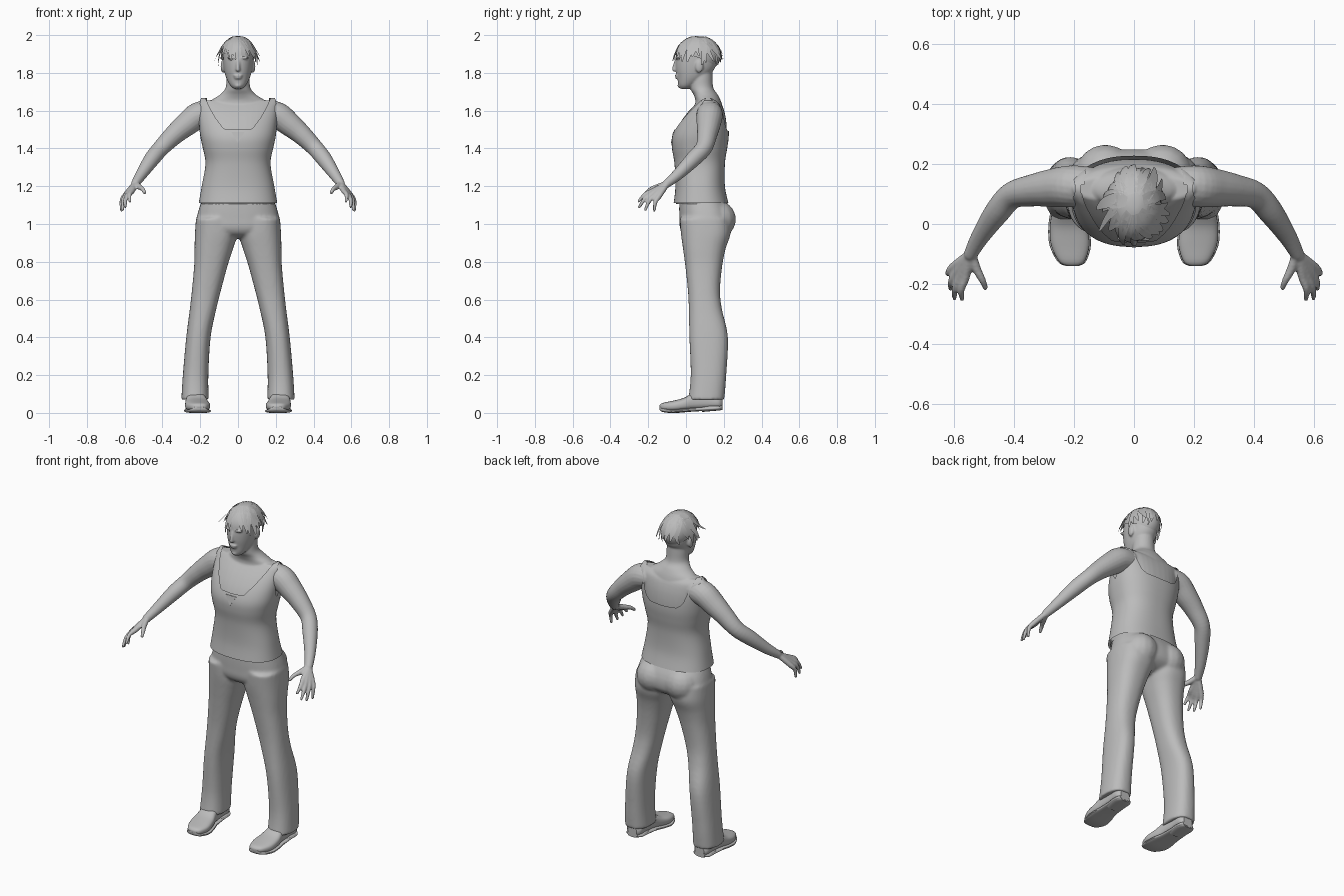
import bpy, bmesh, math, random
from mathutils import Vector

if "Cube" in bpy.data.objects:
    bpy.data.objects.remove(bpy.data.objects["Cube"])
random.seed(4)

grey = bpy.data.materials.new("plain grey")
grey.diffuse_color = (0.5, 0.5, 0.5, 1)
grey.use_nodes = True
grey.node_tree.nodes["Principled BSDF"].inputs["Base Color"].default_value = grey.diffuse_color


def spline(rows, k=5):
    """Smooth rows of numbers with a Catmull-Rom curve."""
    out = []
    for i in range(len(rows) - 1):
        a, b, c, d = (rows[max(0, min(len(rows) - 1, i + o))] for o in (-1, 0, 1, 2))
        for j in range(k):
            t = j / k
            out.append([0.5 * (2 * q + (r - p) * t + (2 * p - 5 * q + 4 * r - s) * t * t
                        + (3 * q - p - 3 * r + s) * t ** 3) for p, q, r, s in zip(a, b, c, d)])
    return out + [list(rows[-1])]


def power(v, e):
    return math.copysign(abs(v) ** e, v)


def skin_rings(bm, rings, caps=True):
    vs = [[bm.verts.new(p) for p in r] for r in rings]
    n = len(vs[0])
    for a, b in zip(vs, vs[1:]):
        for i in range(n):
            bm.faces.new((a[i], a[(i + 1) % n], b[(i + 1) % n], b[i]))
    if caps:
        bm.faces.new(vs[0][::-1])
        bm.faces.new(vs[-1])


def section(row, a, p=2.4, grow=0.0):
    """Point at angle a from the front on a row of z, left, right, front, back."""
    z, x0, x1, y0, y1 = row
    return Vector(((x0 + x1) / 2 + ((x1 - x0) / 2 + grow) * power(math.sin(a), 2 / p),
                   (y0 + y1) / 2 - ((y1 - y0) / 2 + grow) * power(math.cos(a), 2 / p), z))


def stack(bm, rows, p=2.4, grow=0.0, n=40):
    skin_rings(bm, [[section(r, math.tau * i / n, p, grow) for i in range(n)] for r in spline(rows)])


def tube(bm, rows, n=14):
    """Rounded tube through rows of x, y, z, radius."""
    rows = spline(rows)
    pts = [Vector(r[:3]) for r in rows]
    rings = []
    for i, c in enumerate(pts):
        d = pts[min(i + 1, len(pts) - 1)] - pts[max(i - 1, 0)]
        u = d.cross(Vector((0.3, 0.9, 0.1))).normalized()
        v = d.cross(u).normalized()
        rings.append([c + rows[i][3] * (u * math.cos(math.tau * j / n) + v * math.sin(math.tau * j / n))
                      for j in range(n)])
    skin_rings(bm, rings)
    for k in (0, -1):
        ball(bm, pts[k], [rows[k][3]] * 3)


def ball(bm, c, r):
    res = bmesh.ops.create_uvsphere(bm, u_segments=16, v_segments=10, radius=1)
    for v in res["verts"]:
        v.co = Vector([c[i] + v.co[i] * r[i] for i in range(3)])


def finish(name, bm, voxel=0, rounds=0, angle=40):
    bmesh.ops.recalc_face_normals(bm, faces=bm.faces)
    me = bpy.data.meshes.new(name)
    bm.to_mesh(me)
    bm.free()
    ob = bpy.data.objects.new(name, me)
    bpy.context.collection.objects.link(ob)
    me.materials.append(grey)
    bpy.ops.object.select_all(action='DESELECT')
    ob.select_set(True)
    bpy.context.view_layer.objects.active = ob
    bpy.ops.object.shade_smooth_by_angle(angle=math.radians(angle))
    if voxel:
        m = ob.modifiers.new("fuse", 'REMESH')
        m.mode, m.voxel_size, m.use_smooth_shade = 'VOXEL', voxel, True
        s = ob.modifiers.new("soften", 'SMOOTH')
        s.factor, s.iterations = 0.5, rounds
    return ob


def mir(rows, s):
    return [(s * r[0],) + tuple(r[1:]) for r in rows]


def sym(rows):
    return [(z, -w, w, a, b) for z, w, a, b in rows]


# torso profile shared by the body and the top
torso = sym([(1.105, .203, -.06, .22), (1.2, .186, -.05, .2), (1.32, .166, -.055, .2),
             (1.4, .18, -.068, .212), (1.46, .193, -.068, .22), (1.52, .2, -.045, .22),
             (1.58, .205, -.005, .212), (1.63, .208, .04, .195), (1.655, .208, .07, .165),
             (1.668, .205, .105, .13)])

# body: torso, neck, head, arms and hands fused together
bm = bmesh.new()
stack(bm, torso[:-1], grow=-.005)
stack(bm, sym([(1.6, .16, .04, .2), (1.65, .145, .05, .185), (1.685, .095, .04, .168),
               (1.72, .066, .022, .145), (1.78, .06, .02, .14), (1.84, .055, .02, .14)]), 2)
stack(bm, sym([(1.716, .022, -.03, .02), (1.735, .042, -.04, .05), (1.775, .063, -.046, .11),
               (1.82, .075, -.054, .15), (1.87, .08, -.055, .165), (1.92, .079, -.046, .168),
               (1.96, .064, -.02, .145), (1.985, .03, .02, .1)]), 2.1)
tube(bm, [(0, -.05, 1.868, .009), (0, -.062, 1.83, .01), (0, -.062, 1.818, .012)])
ball(bm, (0, -.048, 1.786), (.025, .012, .006))
ball(bm, (0, -.045, 1.774), (.021, .012, .007))
ball(bm, (0, -.03, 1.733), (.02, .015, .013))
for s in (1, -1):
    ball(bm, (s * .034, -.045, 1.88), (.026, .014, .007))
    ball(bm, (s * .08, .07, 1.835), (.012, .022, .034))
    tube(bm, mir([(.15, .125, 1.585, .066), (.21, .125, 1.575, .07), (.27, .12, 1.53, .064),
                  (.335, .112, 1.475, .054), (.405, .095, 1.405, .045), (.455, .04, 1.345, .042),
                  (.51, -.04, 1.265, .031), (.543, -.1, 1.215, .023)], s), 20)
    # fingers run from the wrist through the knuckles
    for kx, ky, kz, tx, ty, tz in ((.56, -.175, 1.175, .572, -.25, 1.12),
                                   (.576, -.172, 1.165, .597, -.247, 1.09),
                                   (.59, -.16, 1.155, .61, -.215, 1.077),
                                   (.6, -.142, 1.148, .617, -.168, 1.073)):
        tube(bm, mir([(.545, -.1, 1.213, .016), (kx, ky, kz, .015),
                      ((kx + tx) / 2 + .008, (ky + ty) / 2 - .006, (kz + tz) / 2 + .008, .0115),
                      (tx, ty, tz, .008)], s), 10)
    tube(bm, mir([(.54, -.1, 1.215, .016), (.523, -.15, 1.197, .015), (.505, -.185, 1.185, .012),
                  (.494, -.212, 1.165, .009)], s), 10)
finish("body", bm, .0055, 3)

# tank top: every column rises from the hem to the neckline, strap or armhole
edge = [(0, 1.5), (17, 1.502), (30, 1.56), (48, 1.655), (52, 1.668), (66, 1.668), (73, 1.6),
        (90, 1.48), (107, 1.6), (114, 1.668), (132, 1.668), (138, 1.6), (148, 1.52), (158, 1.495),
        (180, 1.49)]
dense = spline(torso, 8)


def lookup(table, t):
    for a, b in zip(table, table[1:]):
        if t <= b[0]:
            f = (t - a[0]) / (b[0] - a[0])
            return [p + (q - p) * f for p, q in zip(a, b)]
    return table[-1]


def shirt_point(z, a):
    return section(lookup(dense, z), a, grow=.006)


bm = bmesh.new()
cols, steps = 120, 32
rings = []
for k in range(steps + 1):
    ring = []
    for i in range(cols):
        deg = 360 * i / cols
        top = lookup(edge, min(deg, 360 - deg))[1]
        ring.append(shirt_point(1.11 + (top - 1.11) * k / steps, math.radians(deg)))
    rings.append(ring)
skin_rings(bm, rings, False)
# strap tops close the gap over the shoulders
bm.verts.ensure_lookup_table()
for s in (1, -1):
    for d in range(54, 66, 3):
        f = [bm.verts[steps * cols + (s * q // 3) % cols] for q in (d, d + 3, 177 - d, 180 - d)]
        bm.faces.new(f)
finish("tank_top", bm, angle=60)

# triangular insert under the neckline
bm = bmesh.new()
tri = [bm.verts.new((x, min(section(lookup(dense, z), 0, grow=.006).y, 0) - .003, z))
       for x, z in ((-.036, 1.488), (0, 1.43), (.036, 1.488))]
f = bm.faces.new(tri)
ext = bmesh.ops.extrude_face_region(bm, geom=[f])
for v in ext["geom"]:
    if isinstance(v, bmesh.types.BMVert):
        v.co.y += .006
finish("neck_insert", bm)

# trousers: hips and two flared legs fused together
bm = bmesh.new()
stack(bm, sym([(1.135, .188, -.035, .205), (1.08, .207, -.036, .235), (1.03, .219, -.035, .248),
               (.98, .222, -.032, .24), (.945, .17, -.01, .2), (.925, .05, .04, .14)]))
for s in (1, -1):
    ball(bm, (s * .095, .165, 1.025), (.1, .1, .1))
    leg = [(1.03, .02, .222, -.033, .23), (.95, .004, .228, -.027, .236), (.87, .026, .23, -.016, .21),
           (.78, .055, .232, -.004, .192), (.65, .09, .244, .01, .18), (.55, .115, .255, .015, .19),
           (.4, .145, .274, .018, .222), (.2, .157, .292, .025, .213), (.07, .155, .3, .012, .203)]
    stack(bm, [(z, min(s * a, s * b), max(s * a, s * b), c, d) for z, a, b, c, d in leg])
finish("trousers", bm, .009, 5)

# shoes: lofted upper, thin sole and heel block
shoe = [(-.14, .205, .015, .025, .04), (-.125, .207, .042, .014, .052), (-.07, .212, .064, .008, .064),
        (-.01, .218, .062, .012, .08), (.04, .222, .052, .016, .108), (.11, .224, .048, .02, .11),
        (.17, .225, .048, .024, .09), (.193, .225, .03, .03, .075)]
for s, side in ((1, "left"), (-1, "right")):
    for part, rows in (("shoe", shoe),
                       ("sole", [(y, cx, w + .005, lo - .009, lo + .012) for y, cx, w, lo, hi in shoe]),
                       ("heel", [(.085, .224, .042, .005, .035), (.12, .224, .05, .008, .04),
                                 (.165, .225, .05, .012, .04), (.192, .225, .03, .015, .04)])):
        bm = bmesh.new()
        skin_rings(bm, [[(s * (cx + w * power(math.sin(math.tau * i / 28), .8)), y,
                          (lo + hi) / 2 + (hi - lo) / 2 * power(math.cos(math.tau * i / 28), .7))
                         for i in range(28)] for y, cx, w, lo, hi in spline(rows, 4)])
        finish(side + "_" + part, bm)

# hair: cap over the skull, lower at the back than over the brow
bm = bmesh.new()
rings = []
for k in range(1, 13):
    ring = []
    for i in range(36):
        a = math.tau * i / 36
        low = math.radians(82 + 46 * (0.5 - 0.5 * math.cos(a)) ** 1.5)
        t = low * k / 12
        ring.append((.09 * math.sin(t) * math.sin(a), .065 - .118 * math.sin(t) * math.cos(a),
                     1.895 + .1 * math.cos(t)))
    rings.append(ring)
skin_rings(bm, rings, False)
bm.faces.new([v for v in bm.verts][:36])
finish("hair_cap", bm)

# hair locks: tapered strips sweeping down and flicking outwards
bm = bmesh.new()
for i in range(34):
    a = math.tau * i / 34 + random.uniform(-.1, .1)
    side = abs(math.sin(a))
    start = random.uniform(.25, .9)
    end = random.uniform(1.55, 1.95) + (.25 if math.cos(a) < 0 else 0)
    flick = random.uniform(.12, .5) * (side if math.cos(a) > -.6 else .5)
    twist, width = random.uniform(-.45, .45), random.uniform(.14, .24)
    prev = None
    for k in range(7):
        f = k / 6
        t = start + (end - start) * f
        r = 1.03 + flick * f ** 3
        w = width * (1 - f ** 2 * .85) / max(.5, math.sin(t))
        pair = [bm.verts.new((.09 * r * math.sin(t) * math.sin(b), .065 - .116 * r * math.sin(t) * math.cos(b),
                              1.895 + .1 * min(r, 1.04) * math.cos(t)))
                for b in (a + twist * f - w, a + twist * f + w)]
        if prev:
            bm.faces.new((prev[0], prev[1], pair[1], pair[0]))
        prev = pair
finish("hair_locks", bm)
